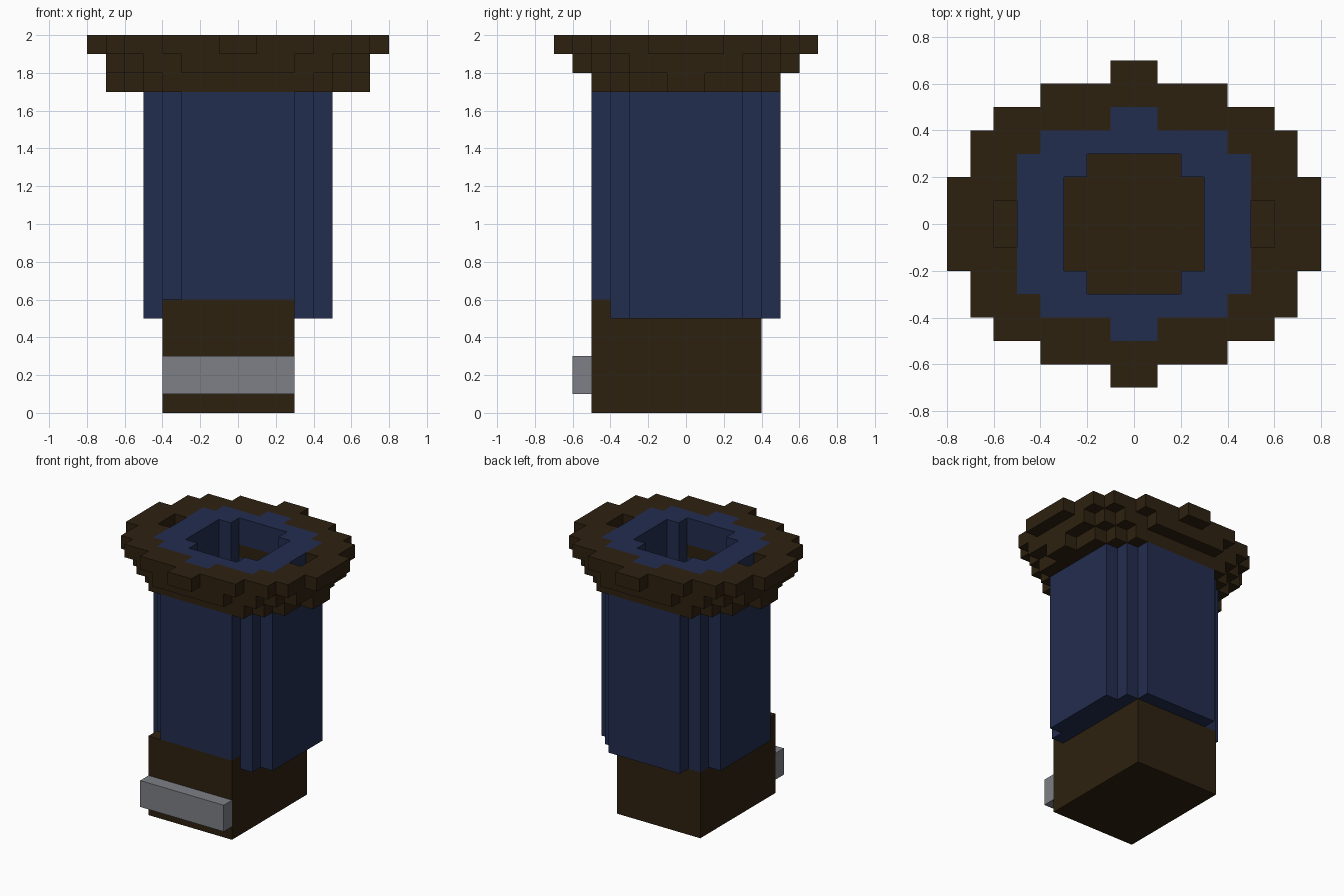
import bpy, bmesh
from mathutils import Vector

if "Cube" in bpy.data.objects:
    bpy.data.objects.remove(bpy.data.objects["Cube"])

U = 0.1  # size of one block


def material(name, rgb):
    m = bpy.data.materials.new(name)
    m.diffuse_color = (*rgb, 1)
    m.use_nodes = True
    m.node_tree.nodes["Principled BSDF"].inputs["Base Color"].default_value = m.diffuse_color
    return m


BROWN = material("dark brown", (0.027, 0.0155, 0.005))
BLUE = material("navy blue", (0.0165, 0.026, 0.078))
GREY = material("steel grey", (0.205, 0.215, 0.24))

cells = {}  # block position -> part name


def fill_box(part, x0, x1, y0, y1, z0, z1):
    for x in range(x0, x1):
        for y in range(y0, y1):
            for z in range(z0, z1):
                cells[x, y, z] = part


def fill_steps(part, widths, z0, z1):
    """Stepped round layer: half width for each row away from the middle."""
    for j, w in enumerate(widths):
        fill_box(part, -w, w, j, j + 1, z0, z1)
        fill_box(part, -w, w, -j - 1, -j, z0, z1)


# Flared collar, three layers growing outward
fill_steps("collar", [7, 6, 6, 5, 4], 17, 18)
fill_steps("collar", [7, 7, 7, 6, 5, 3], 18, 19)
fill_steps("collar", [8, 8, 7, 7, 6, 4, 1], 19, 20)

# Column, narrower where it passes through the collar
fill_steps("column", [5, 5, 5, 4, 3], 5, 17)
fill_steps("column", [5, 5, 5, 4], 17, 19)
fill_steps("column", [5, 5, 5, 4, 1], 19, 20)

# Brown band on the inner walls
for y in (3, -4):
    fill_box("collar", -2, 2, y, y + 1, 17, 18)

# Base block with a raised front lip, and the strap across it
fill_box("base", -4, 3, -5, 4, 0, 5)
fill_box("base", -4, 3, -5, -4, 5, 6)
fill_box("strap", -4, 3, -6, -5, 1, 3)

# Hollow core and the two side slots in the collar
fill_steps(None, [3, 3, 2], 5, 20)
for x in (5, -6):
    fill_box(None, x, x + 1, -1, 1, 19, 20)


def build(part, mat):
    """Skin the exposed faces of one part's blocks."""
    bm = bmesh.new()
    verts = {}
    for c, p in cells.items():
        if p != part:
            continue
        for axis in range(3):
            for side in (0, 1):
                n = list(c)
                n[axis] += 2 * side - 1
                if cells.get(tuple(n)):
                    continue
                a, b = (axis + 1) % 3, (axis + 2) % 3
                loop = []
                for da, db in ((0, 0), (1, 0), (1, 1), (0, 1)):
                    v = list(c)
                    v[axis] += side
                    v[a] += da
                    v[b] += db
                    k = tuple(v)
                    if k not in verts:
                        verts[k] = bm.verts.new(Vector(k) * U)
                    loop.append(verts[k])
                bm.faces.new(loop if side else loop[::-1])
    me = bpy.data.meshes.new(part)
    bm.to_mesh(me)
    bm.free()
    me.materials.append(mat)
    bpy.context.collection.objects.link(bpy.data.objects.new(part, me))


for part, mat in (("base", BROWN), ("collar", BROWN), ("column", BLUE), ("strap", GREY)):
    build(part, mat)
